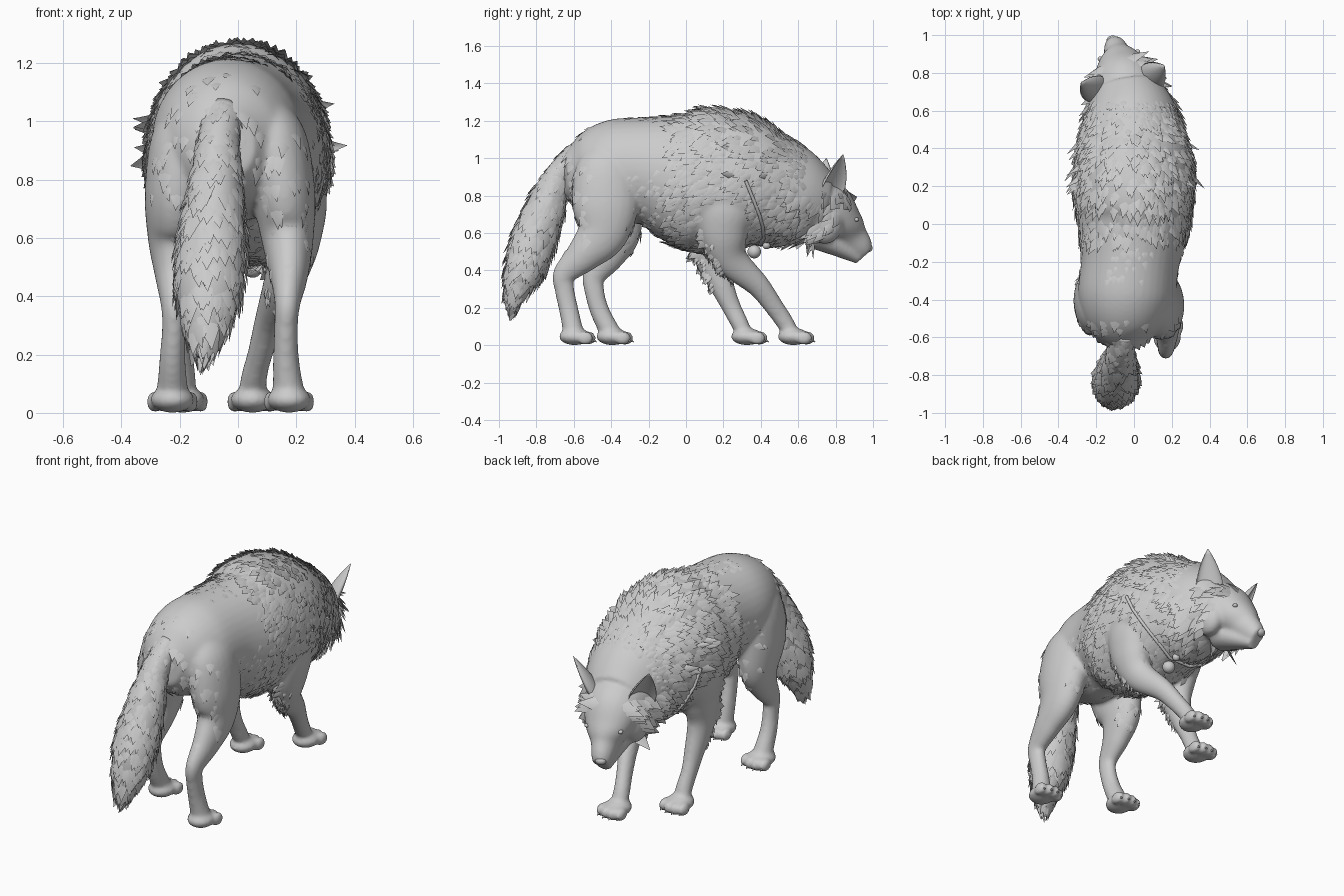
import bpy, bmesh, math, random
from mathutils import Vector, Matrix
from mathutils.bvhtree import BVHTree

random.seed(7)
if "Cube" in bpy.data.objects:
    bpy.data.objects.remove(bpy.data.objects["Cube"])

grey = bpy.data.materials.new("soft_grey")
grey.use_nodes = True
GREY = (0.6, 0.6, 0.6, 1)
grey.diffuse_color = GREY
for node in grey.node_tree.nodes:
    if node.type == "BSDF_PRINCIPLED":
        node.inputs["Base Color"].default_value = GREY
        node.inputs["Roughness"].default_value = 0.8


def finish(name, bm, closed=True):
    if closed:
        bmesh.ops.recalc_face_normals(bm, faces=bm.faces[:])
    mesh = bpy.data.meshes.new(name)
    for f in bm.faces:
        f.smooth = True
    bm.to_mesh(mesh)
    bm.free()
    mesh.materials.append(grey)
    obj = bpy.data.objects.new(name, mesh)
    bpy.context.collection.objects.link(obj)
    return obj


def spline(stations, steps=6):
    """Catmull-Rom through stations of (x, y, z, side radius, depth radius)."""
    s = [stations[0]] + list(stations) + [stations[-1]]
    out = []
    for i in range(1, len(s) - 2):
        for k in range(steps):
            t = k / steps
            out.append([0.5 * (2 * b + (c - a) * t + (2 * a - 5 * b + 4 * c - d) * t * t
                               + (3 * b - a - 3 * c + d) * t ** 3)
                        for a, b, c, d in zip(*s[i - 1:i + 3])])
    return out + [list(stations[-1])]


def loft(bm, stations, sides=24):
    pts = spline(stations)
    rings = []
    for i, p in enumerate(pts):
        before, after = pts[max(i - 1, 0)], pts[min(i + 1, len(pts) - 1)]
        t = (Vector(after[:3]) - Vector(before[:3])).normalized()
        side = (Vector((1, 0, 0)) - t * t.x).normalized()
        depth = t.cross(side)
        rings.append([bm.verts.new(Vector(p[:3]) + side * p[3] * math.cos(q) + depth * p[4] * math.sin(q))
                      for q in (math.tau * k / sides for k in range(sides))])
    bridge(bm, rings)
    bm.faces.new(rings[0])


def bridge(bm, rings):
    sides = len(rings[0])
    for ring, following in zip(rings, rings[1:]):
        for k in range(sides):
            j = (k + 1) % sides
            bm.faces.new((ring[k], ring[j], following[j], following[k]))
    bm.faces.new(rings[-1])


def ball(bm, pos, size):
    m = Matrix.Translation(pos) @ Matrix.Diagonal((*size, 1))
    bmesh.ops.create_uvsphere(bm, u_segments=20, v_segments=12, radius=1, matrix=m)


# Trunk, neck and head
body_bm = bmesh.new()
loft(body_bm, [(-.03, -.65, .92, .09, .11), (-.04, -.56, .92, .19, .205), (-.04, -.4, .93, .255, .275),
               (-.02, -.2, .93, .26, .29), (0, 0, .89, .295, .365), (0, .15, .88, .315, .388),
               (0, .3, .865, .315, .365), (-.01, .45, .83, .285, .305), (-.02, .6, .78, .24, .26),
               (-.04, .72, .74, .18, .19)], 40)
loft(body_bm, [(-.03, .66, .77, .18, .17), (-.05, .76, .72, .165, .155), (-.07, .84, .645, .128, .112),
               (-.085, .885, .58, .08, .09), (-.1, .935, .525, .06, .07), (-.11, .965, .495, .045, .045)])
loft(body_bm, [(-.06, .7, .6, .11, .09), (-.08, .82, .53, .075, .06), (-.105, .93, .465, .042, .034)])
HEAD_SIDE = Vector((.98, .2, 0))
for s in (-1, 1):
    ball(body_bm, Vector((-.07, .865, .715)) + HEAD_SIDE * s * .065, (.045, .03, .022))
    ball(body_bm, Vector((-.045, .72, .66)) + HEAD_SIDE * s * .11, (.07, .1, .12))

claw_bm = bmesh.new()


# Legs: joints from the trunk to the ankle, then a paw with four toes
def leg(joints, sizes):
    x, y, z = joints[0]
    root = (x * .7, y, z + .13, .05, .08)
    loft(body_bm, [root] + [(*joint, *size) for joint, size in zip(joints, sizes)])
    x, y = joints[-1][:2]
    ball(body_bm, (x, y + .005, .046), (.076, .085, .046))
    for k in (-1.5, -.5, .5, 1.5):
        toe = Vector((x + k * .042, y + .082 - .014 * abs(k), .038))
        ball(body_bm, toe, (.025, .045, .038))
        tip = Matrix.Translation(toe + Vector((0, .038, -.016))) @ Matrix.Rotation(-2.1, 4, "X")
        bmesh.ops.create_cone(claw_bm, cap_ends=True, segments=8, radius1=.008, radius2=.002,
                              depth=.02, matrix=tip)


hind_sizes = [(.11, .16), (.11, .18), (.09, .14), (.067, .095), (.045, .062), (.041, .053), (.045, .052), (.055, .055)]
fore_sizes = [(.1, .15), (.09, .13), (.07, .093), (.052, .063), (.043, .051), (.045, .047), (.05, .04)]
leg([(.12, -.43, .95), (.155, -.43, .76), (.17, -.45, .6), (.175, -.55, .48),
     (.17, -.65, .38), (.165, -.65, .3), (.165, -.625, .18), (.175, -.6, .06)], hind_sizes)
leg([(-.18, -.42, .95), (-.21, -.41, .76), (-.22, -.38, .6), (-.22, -.42, .48),
     (-.22, -.49, .37), (-.22, -.49, .29), (-.225, -.46, .18), (-.225, -.4, .06)], hind_sizes)
leg([(.2, .21, .77), (.195, .2, .6), (.16, .24, .46), (.11, .385, .32),
     (.075, .475, .2), (.055, .53, .12), (.05, .57, .05)], fore_sizes)
leg([(-.205, .17, .77), (-.2, .14, .6), (-.2, .14, .46), (-.195, .2, .3),
     (-.195, .245, .2), (-.19, .285, .12), (-.19, .32, .05)], fore_sizes)

body = finish("body", body_bm)
finish("claws", claw_bm)
remesh = body.modifiers.new("blend", "REMESH")
remesh.mode = "VOXEL"
remesh.voxel_size = .011
remesh.use_smooth_shade = True
relax = body.modifiers.new("relax", "SMOOTH")
relax.factor, relax.iterations = .5, 8

# Tail core
tail_bm = bmesh.new()
loft(tail_bm, [(-.05, -.56, 1.02, .07, .08), (-.07, -.68, .9, .075, .078), (-.08, -.745, .75, .093, .1),
               (-.09, -.805, .58, .115, .117), (-.1, -.86, .42, .112, .108), (-.11, -.905, .29, .073, .065),
               (-.12, -.925, .19, .02, .02)])
tail = finish("tail", tail_bm)

bpy.context.view_layer.update()
deps = bpy.context.evaluated_depsgraph_get()
skin = BVHTree.FromObject(body, deps)


# Ears: crescent rings tapering to a tip, hollow towards the outside
def ear(name, base, tip, side):
    bm = bmesh.new()
    base, tip = Vector(base), Vector(tip)
    up = (tip - base).normalized()
    across = (side - up * side.dot(up)).normalized()
    back = across.cross(up)
    back = back if back.y < 0 else -back
    rings = []
    for i in range(9):
        t = i / 8
        w = .078 * (1 - t ** 1.7) * (1 + .2 * t) + .002
        ring = []
        for k in range(20):
            q = math.tau * k / 20
            d = math.sin(q) * (.75 if math.sin(q) > 0 else -.45)
            ring.append(bm.verts.new(base.lerp(tip, t) + across * w * math.cos(q) + back * w * (d - .3)))
        rings.append(ring)
    bridge(bm, rings)
    finish(name, bm)


ear("left_ear", (.07, .76, .8), (.16, .84, 1.02), Vector((.6, -.8, 0)))
ear("right_ear", (-.185, .7, .8), (-.28, .75, 1), Vector((.65, .75, 0)))

# Nose and eyes
bm = bmesh.new()
ball(bm, (-.113, .968, .52), (.034, .03, .025))
finish("nose", bm)
for name, s in (("left_eye", 1), ("right_eye", -1)):
    spot = skin.find_nearest(Vector((-.075, .88, .67)) + HEAD_SIDE * s * .085)[0]
    bm = bmesh.new()
    ball(bm, spot, (.014, .014, .011))
    finish(name, bm)

# Neck cord running from both shoulders to beads under the chest
bm = bmesh.new()
ball(bm, (.05, .365, .5), (.036, .036, .036))
ball(bm, (.05, .43, .535), (.022, .022, .022))
finish("beads", bm)
cord = bpy.data.curves.new("neck_cord", "CURVE")
cord.dimensions = "3D"
cord.bevel_depth = .009
line = cord.splines.new("POLY")
half = [(.33, .32, .88), (.31, .36, .78), (.29, .4, .68), (.25, .42, .6), (.17, .42, .52), (.08, .4, .5)]
guides = half + [(-x, y, z) for x, y, z in reversed(half)]
line.points.add(len(guides) - 1)
for point, guide in zip(line.points, guides):
    loc, normal = skin.find_nearest(Vector(guide))[:2]
    point.co = (*(loc + normal * .012), 1)
cord.materials.append(grey)
bpy.context.collection.objects.link(bpy.data.objects.new("neck_cord", cord))


# Fur: broad locks whose roots sink into the coat, so that only the tips stand out
def lock(bm, p, n, flow, length, lift):
    d = flow - n * flow.dot(n)
    if d.length < .05:
        return
    d.normalize()
    s = n.cross(d) * length * .25
    start, tip = bm.verts.new(p - n * .012 - d * length * .3), bm.verts.new(p + d * length * .8 + n * lift)
    left, right = (bm.verts.new(p + s * k - n * .001 + d * length * .25) for k in (1, -1))
    ridge = bm.verts.new(p + n * (.004 + lift * .4) + d * length * .3)
    for f in ((start, ridge, left), (start, right, ridge), (left, ridge, tip), (ridge, right, tip)):
        bm.faces.new(f)


def coat(name, obj, count, rule):
    ev = obj.evaluated_get(deps)
    mesh = ev.to_mesh()
    bm = bmesh.new()
    polys = list(mesh.polygons)
    for f in random.choices(polys, weights=[q.area for q in polys], k=count):
        style = rule(f.center, f.normal)
        if style:
            flow, length, lift = style
            flow = Vector(flow) + Vector([random.uniform(-.2, .2) for _ in range(3)])
            lock(bm, f.center.copy(), f.normal.copy(), flow, length * random.uniform(.7, 1.25),
                 lift * random.uniform(.5, 1.2))
    ev.to_mesh_clear()
    finish(name, bm, False)


def body_rule(p, n):
    ahead = (p - Vector((-.05, .755, .72))).dot(Vector((-.2, .75, -.62)))
    if p.y > .58:                                   # cheek ruff, bare face and crown
        if ahead > .045 or p.z < .48 or (p.y > .66 and p.z > .82):
            return None
        return ((n.x * .4, -.8, -.7), .12, .026) if p.z < .82 else ((0, -1, .1), .07, .008)
    if p.z < .48 or (p.z < .56 and p.y > .1 and abs(p.x) > .12):   # feathering behind the elbows
        return ((0, -.6, -1), .055, .014) if 0 < p.y < .25 and p.z > .3 and n.y < -.3 else None
    if p.y > -.08:                                  # mane, crest and shoulder
        if abs(p.x) > .26 and .2 < p.y < .45 and p.z > .85 and random.random() < .12:
            return ((n.x * .5, -.5, -.1), .1, .055)
        if .1 < p.y < .37 and p.z < .78 and abs(p.x) > .2:
            return None
        if n.z > .8 and random.random() < .35:
            return None
        return ((0, -1, -.55 if n.z < .7 else 0), .1, .02 if n.z > .6 else .012)
    if p.y > -.3 and (p.z < .95 or n.z > .9) and random.random() < .35:    # flank and back
        return ((0, -1, -.5), .07, .005)
    if p.y < -.5 and p.z > .5 and n.y < -.2 and random.random() < .2:      # breeches
        return ((0, -.3, -1), .09, .004)
    return None


coat("body_fur", body, 4600, body_rule)
coat("tail_fur", tail, 480, lambda p, n: ((0, -.35, -1), .11, .016) if p.z < .9 else ((0, -.5, -1), .08, .006))
